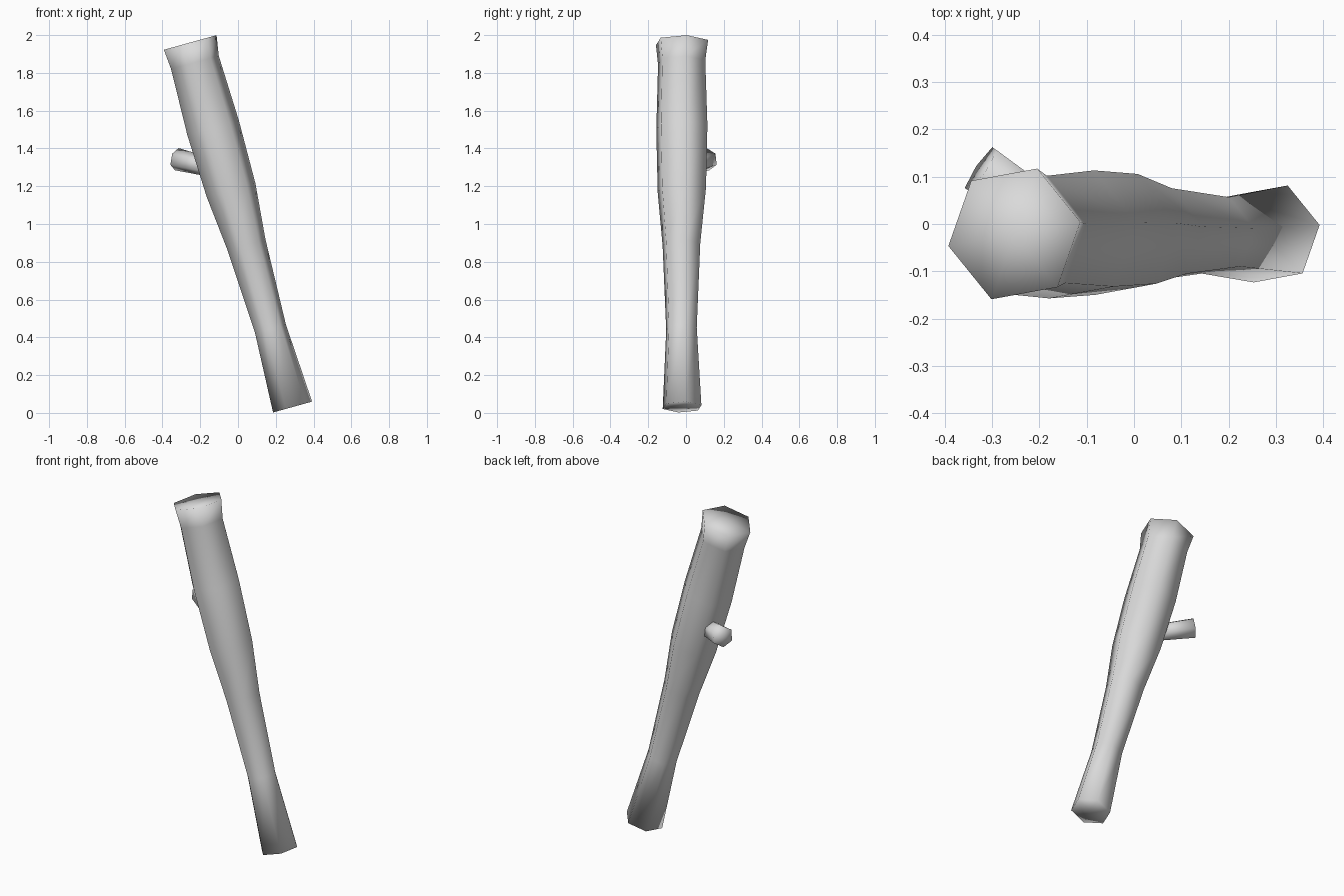
import bpy
import bmesh
import math
from mathutils import Vector

if "Cube" in bpy.data.objects:
    bpy.data.objects.remove(bpy.data.objects["Cube"])

SIDES = 6

grey = bpy.data.materials.new("plain grey")
grey.diffuse_color = (0.7, 0.7, 0.7, 1.0)
grey.use_nodes = True
grey.node_tree.nodes["Principled BSDF"].inputs["Base Color"].default_value = grey.diffuse_color


def hex_tube(name, rings, u, v, twist):
    """Smooth six-sided tube through (centre, radius) rings lying in the u, v plane."""
    bm = bmesh.new()
    loops = []
    for centre, radius in rings:
        loop = []
        for i in range(SIDES):
            a = twist + i * math.tau / SIDES
            loop.append(bm.verts.new(Vector(centre) + radius * (math.cos(a) * u + math.sin(a) * v)))
        loops.append(loop)
    for low, high in zip(loops, loops[1:]):
        for i in range(SIDES):
            j = (i + 1) % SIDES
            bm.faces.new((low[i], low[j], high[j], high[i]))
    # end caps fanned around a middle point
    for loop, (centre, _) in ((loops[0], rings[0]), (loops[-1], rings[-1])):
        mid = bm.verts.new(centre)
        for i in range(SIDES):
            bm.faces.new((loop[i], loop[(i + 1) % SIDES], mid))
    bmesh.ops.recalc_face_normals(bm, faces=bm.faces)
    for face in bm.faces:
        face.smooth = True
    mesh = bpy.data.meshes.new(name)
    bm.to_mesh(mesh)
    bm.free()
    mesh.materials.append(grey)
    obj = bpy.data.objects.new(name, mesh)
    bpy.context.collection.objects.link(obj)
    return obj


# Leaning trunk, every ring tilted by the same angle
tilt = math.radians(15.5)
trunk_rings = [
    ((0.289, -0.021, 0.031), 0.109),
    ((0.172, -0.024, 0.445), 0.086),
    ((0.045, -0.024, 0.890), 0.106),
    ((-0.037, -0.022, 1.180), 0.136),
    ((-0.132, -0.022, 1.510), 0.144),
    ((-0.228, -0.023, 1.855), 0.133),
    ((-0.253, -0.021, 1.961), 0.147),
]
hex_tube("trunk", trunk_rings,
         Vector((math.cos(tilt), 0, math.sin(tilt))), Vector((0, 1, 0)),
         math.radians(10))

# Short branch stub, starting inside the trunk
axis = Vector((-0.83, 0.56, 0.20)).normalized()
side = axis.cross(Vector((0, 0, 1))).normalized()
up = side.cross(axis)
tip = Vector((-0.324, 0.116, 1.343))
hex_tube("branch_stub", [(tip - axis * 0.22, 0.05), (tip, 0.06)],
         side, up, math.radians(30))
